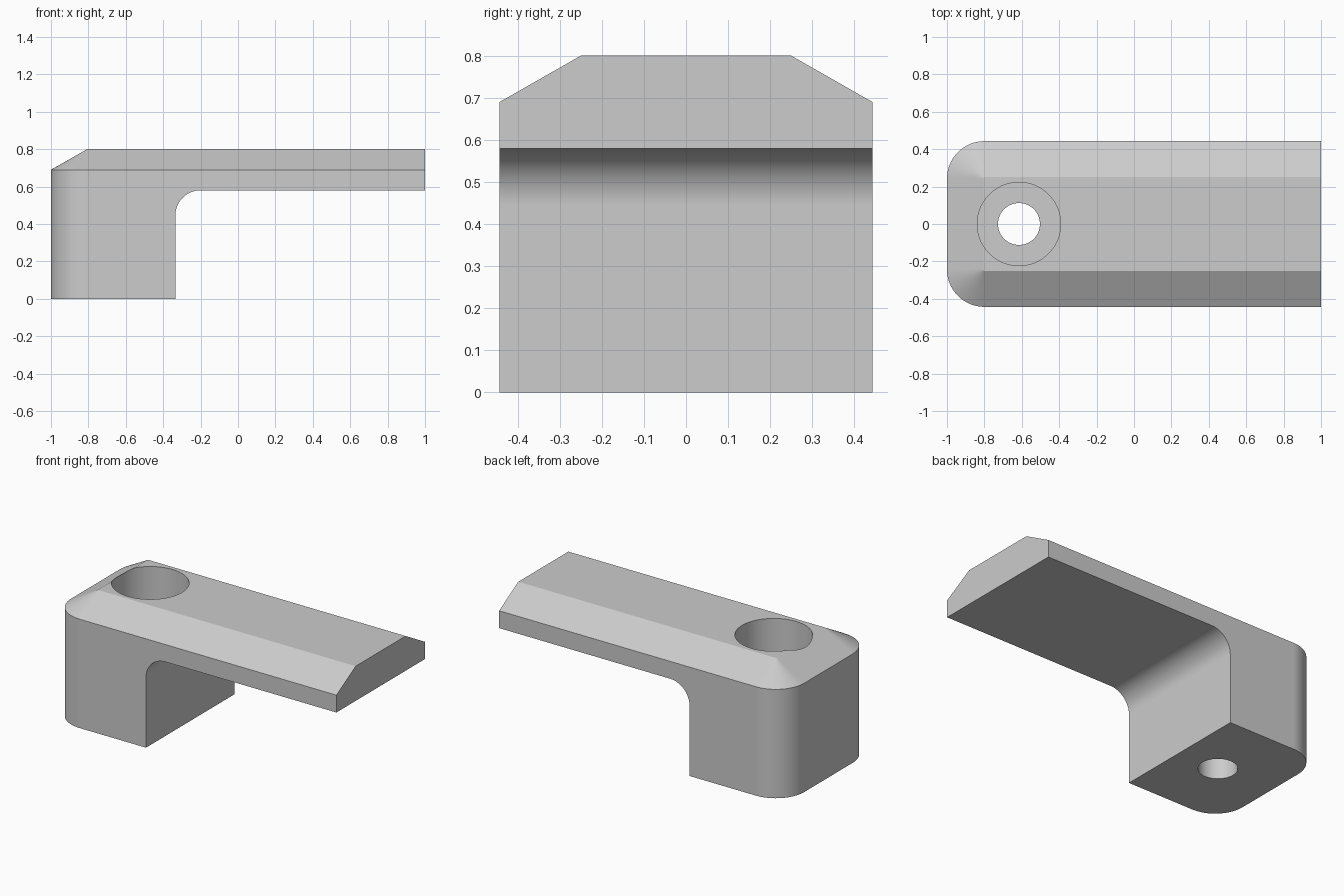
import bpy, bmesh
from math import sin, cos, pi, radians

if "Cube" in bpy.data.objects:
    bpy.data.objects.remove(bpy.data.objects["Cube"], do_unlink=True)

HALF_WIDTH, CORNER, INSET = 0.443, 0.2, 0.193
HEIGHT, SHOULDER = 0.8, 0.69
HOLE_X = -0.615

grey = bpy.data.materials.new("plain grey")
grey.use_nodes = True
colour = (0.604, 0.604, 0.604, 1)
grey.diffuse_color = colour
grey.node_tree.nodes["Principled BSDF"].inputs["Base Color"].default_value = colour


def arc(cx, cy, radius, start, end, steps=16):
    angles = [radians(start + (end - start) * i / steps) for i in range(steps + 1)]
    return [(cx + radius * cos(a), cy + radius * sin(a)) for a in angles]


def loft(name, rings):
    """Skin a stack of matching closed rings and cap both ends."""
    bm = bmesh.new()
    loops = [[bm.verts.new(p) for p in ring] for ring in rings]
    for low, high in zip(loops, loops[1:]):
        for i in range(len(low)):
            j = (i + 1) % len(low)
            bm.faces.new((low[i], low[j], high[j], high[i]))
    bm.faces.new(loops[0])
    bm.faces.new(loops[-1])
    bmesh.ops.recalc_face_normals(bm, faces=bm.faces)
    mesh = bpy.data.meshes.new(name)
    bm.to_mesh(mesh)
    bm.free()
    mesh.materials.append(grey)
    obj = bpy.data.objects.new(name, mesh)
    bpy.context.collection.objects.link(obj)
    return obj


def plan(z, inset=0):
    """Bar outline with two rounded corners at the left end of the plan."""
    centre_x, centre_y = -1 + CORNER, HALF_WIDTH - CORNER
    y, r = HALF_WIDTH - inset, CORNER - inset
    outline = [(1, -y), (1, y)]
    outline += arc(centre_x, centre_y, r, 90, 180)
    outline += arc(centre_x, -centre_y, r, 180, 270)
    return [(px, py, z) for px, py in outline]


def circle(radius, z):
    return [(HOLE_X + x, y, z) for x, y in arc(0, 0, radius, 0, 360, 72)[:-1]]


# Solid bar with chamfered top
clamp = loft("clamp_body", [plan(0), plan(SHOULDER), plan(HEIGHT, INSET)])

# Space beneath the arm, with a filleted inner corner
profile = [(1.1, -0.1), (-0.335, -0.1)] + arc(-0.2, 0.445, 0.135, 180, 90) + [(1.1, 0.58)]
under_arm = loft("under_arm_cutter", [[(x, y, z) for x, z in profile] for y in (-0.6, 0.6)])

# Stepped screw hole
screw_hole = loft("screw_hole_cutter", [circle(0.112, -0.1), circle(0.112, 0.36),
                                        circle(0.223, 0.36), circle(0.223, 0.9)])

for cutter in (under_arm, screw_hole):
    cut = clamp.modifiers.new(cutter.name, "BOOLEAN")
    cut.operation, cut.solver, cut.object = "DIFFERENCE", "EXACT", cutter
    bpy.context.view_layer.objects.active = clamp
    bpy.ops.object.modifier_apply(modifier=cut.name)
    bpy.data.objects.remove(cutter, do_unlink=True)

# Smooth curves, crisp edges
bpy.ops.object.select_all(action="DESELECT")
clamp.select_set(True)
bpy.context.view_layer.objects.active = clamp
bpy.ops.object.shade_smooth_by_angle(angle=radians(20))
weighted = clamp.modifiers.new("flat_face_normals", "WEIGHTED_NORMAL")
weighted.keep_sharp = True
